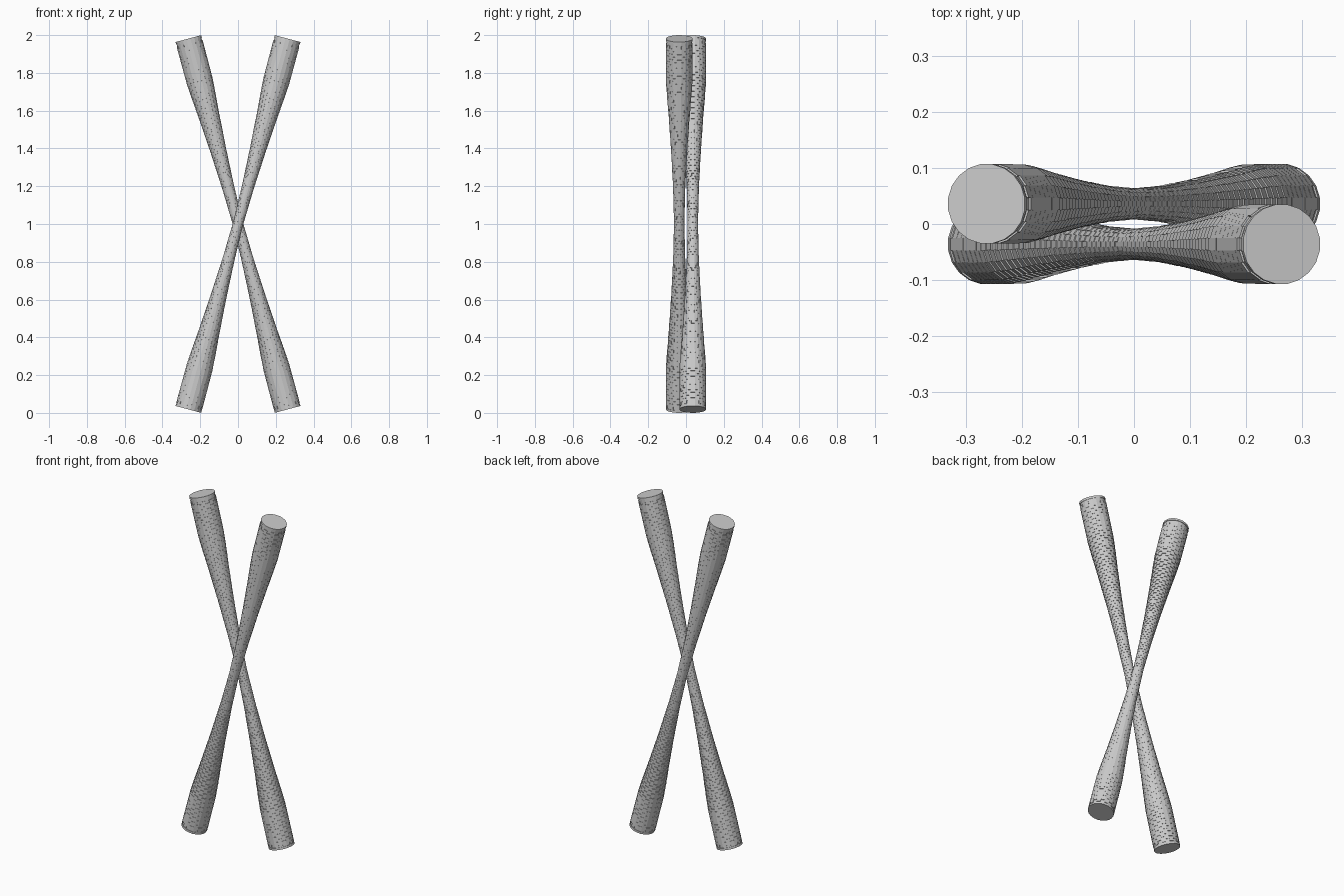
import bpy, bmesh, math
from mathutils import Matrix, Vector

if "Cube" in bpy.data.objects:
    bpy.data.objects.remove(bpy.data.objects["Cube"])

SIDES = 20
HALF = 1.016          # half length of one club
TILT = math.radians(15)
ROW = 0.0295          # length of one plate
PROFILE = [(0, .027), (.2, .032), (.4, .0425), (.6, .0565), (.7, .065), (.78, .0705), (1, .0715)]


def radius(s):
    s = min(abs(s), 1)
    for (a, ra), (b, rb) in zip(PROFILE, PROFILE[1:]):
        if s <= b:
            return ra + (rb - ra) * (s - a) / (b - a)
    return PROFILE[-1][1]


def finish(name, bm, matrix):
    bmesh.ops.recalc_face_normals(bm, faces=bm.faces)
    me = bpy.data.meshes.new(name)
    bm.to_mesh(me)
    bm.free()
    ob = bpy.data.objects.new(name, me)
    ob.matrix_world = matrix
    bpy.context.collection.objects.link(ob)


def ring(bm, r, z):
    return [bm.verts.new((r * math.cos(2 * math.pi * (k + .5) / SIDES),
                          r * math.sin(2 * math.pi * (k + .5) / SIDES), z)) for k in range(SIDES)]


def lathe(bm, points):
    rings = [ring(bm, r, z) for r, z in points]
    for a, b in zip(rings, rings[1:]):
        for k in range(SIDES):
            j = (k + 1) % SIDES
            bm.faces.new((a[k], a[j], b[j], b[k]))
    bm.faces.new(rings[0])
    bm.faces.new(rings[-1])


def plate(bm, k, z0, z1, r):
    # wedge-shaped plate covering one side of the club
    a0, a1 = (2 * math.pi * (k + d) / SIDES for d in (-.5, .5))
    ri = r - .005
    v = [bm.verts.new((q * math.cos(a), q * math.sin(a), z))
         for z in (z0, z1) for q, a in ((ri, a0), (r, a0), (r, a1), (ri, a1))]
    for f in ((0, 1, 2, 3), (4, 5, 6, 7), (0, 1, 5, 4), (1, 2, 6, 5), (2, 3, 7, 6), (3, 0, 4, 7)):
        bm.faces.new([v[i] for i in f])


for label, side in (("back", 1), ("front", -1)):
    m = Matrix.Translation((0, side * .036, 1)) @ Matrix.Rotation(-side * TILT, 4, 'Y')

    # hourglass core
    bm = bmesh.new()
    n = 32
    lathe(bm, [(radius(t) - .003, t * (HALF - .004)) for t in (2 * i / n - 1 for i in range(n + 1))])
    finish(label + "_club_core", bm, m)

    # staggered plates in brick bond
    bm = bmesh.new()
    rows = int(2 * (HALF - .02) / ROW)
    for k in range(SIDES):
        shift = ROW / 2 if k % 2 else 0
        for i in range(rows):
            z0 = -HALF + .016 + i * ROW + shift
            z1 = min(z0 + ROW * .96, HALF - .014)
            plate(bm, k, z0, z1, radius((z0 + z1) / 2 / HALF) + .0005)
    finish(label + "_club_plates", bm, m)

    # end caps
    for end, s in (("top", 1), ("bottom", -1)):
        bm = bmesh.new()
        lathe(bm, [(.0715, s * (HALF - .012)), (.0715, s * HALF)])
        finish(label + "_club_" + end + "_cap", bm, m)
